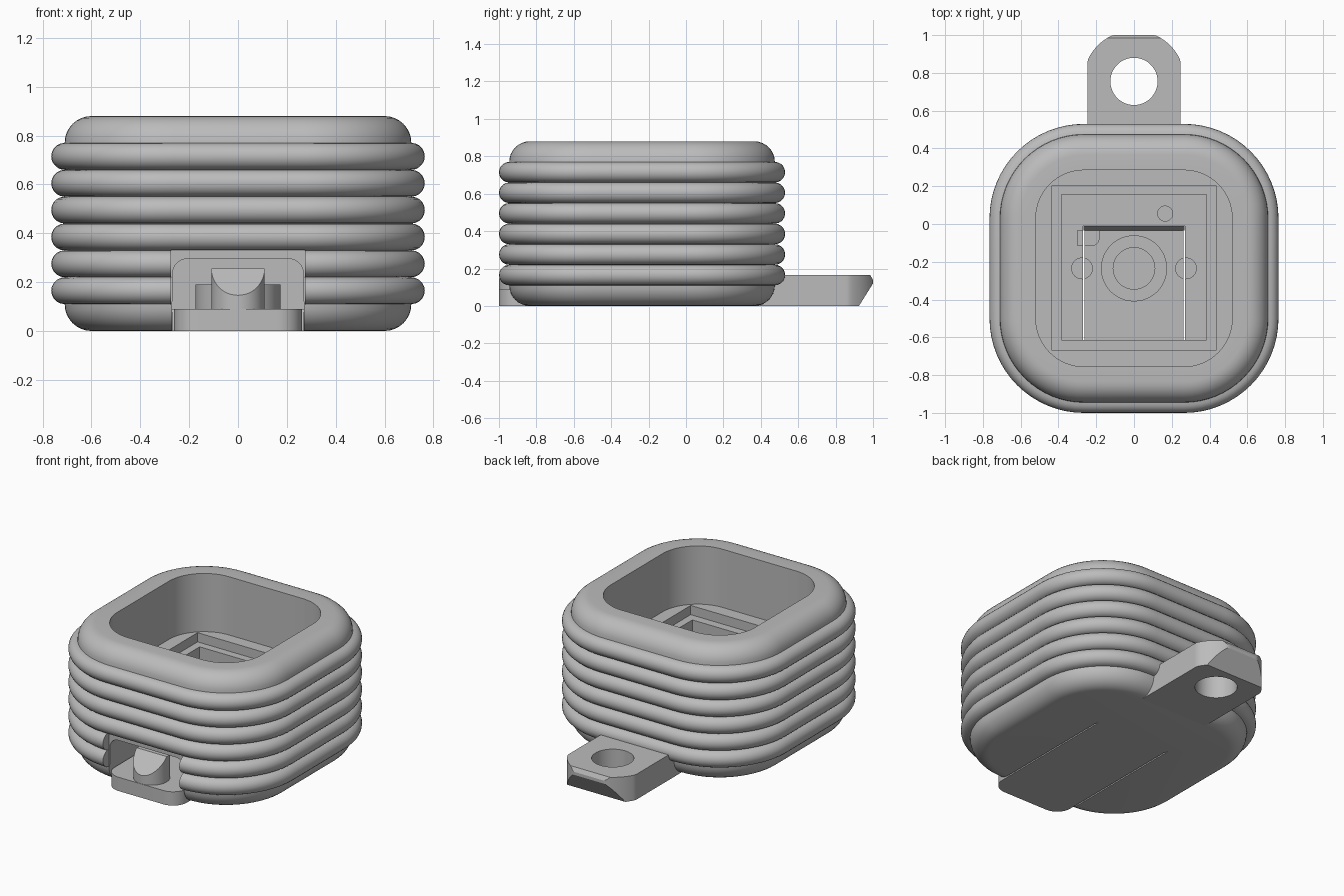
import bpy, bmesh
from math import sin, cos, pi, radians
from mathutils import Vector

if "Cube" in bpy.data.objects:
    bpy.data.objects.remove(bpy.data.objects["Cube"])

grey = bpy.data.materials.new("plain grey")
grey.use_nodes = True
grey.diffuse_color = (0.5, 0.5, 0.5, 1)
grey.node_tree.nodes["Principled BSDF"].inputs["Base Color"].default_value = (0.5, 0.5, 0.5, 1)

CY = -0.235     # centre of the case in y
CORE = 0.265    # half size of the square the corners turn around
FLOOR = 0.09


def arc(cx, cy, r, a0, a1, n):
    """Points of an arc, angles in degrees."""
    steps = [radians(a0 + (a1 - a0) * i / n) for i in range(n + 1)]
    return [(cx + r * cos(a), cy + r * sin(a)) for a in steps]


def finish(bm, name):
    bmesh.ops.recalc_face_normals(bm, faces=bm.faces)
    mesh = bpy.data.meshes.new(name)
    bm.to_mesh(mesh)
    bm.free()
    mesh.materials.append(grey)
    ob = bpy.data.objects.new(name, mesh)
    bpy.context.scene.collection.objects.link(ob)
    return ob


def prism(outline, lo, hi, axis="z"):
    """Extrude a closed outline along an axis."""
    place = {"z": lambda u, v, w: (u, v, w),
             "y": lambda u, v, w: (u, w, v),
             "x": lambda u, v, w: (w, u, v)}[axis]
    bm = bmesh.new()
    a, b = ([bm.verts.new(place(u, v, w)) for u, v in outline] for w in (lo, hi))
    bm.faces.new(a)
    bm.faces.new(b)
    for i in range(len(a)):
        bm.faces.new((a[i - 1], a[i], b[i], b[i - 1]))
    bmesh.ops.recalc_face_normals(bm, faces=bm.faces)
    return bm


def box(x0, x1, y0, y1, z0, z1):
    return prism([(x0, y0), (x1, y0), (x1, y1), (x0, y1)], z0, z1)


def disc(x, y, r, z0, z1, n=48):
    return prism(arc(x, y, r, 0, 360, n)[:-1], z0, z1)


def slice_off(bm, point, normal):
    """Remove everything beyond a plane and close the gap."""
    geom = bm.verts[:] + bm.edges[:] + bm.faces[:]
    cut = bmesh.ops.bisect_plane(bm, geom=geom, plane_co=point,
                                 plane_no=Vector(normal).normalized(), clear_outer=True)
    edges = [e for e in cut["geom_cut"] if isinstance(e, bmesh.types.BMEdge)]
    bmesh.ops.holes_fill(bm, edges=edges)


def carve(ob, cutters):
    """Subtract each cutter and bake the result."""
    for bm in cutters:
        tool = finish(bm, "cutter")
        tool.hide_render = True
        mod = ob.modifiers.new("cut", "BOOLEAN")
        mod.operation, mod.solver, mod.object = "DIFFERENCE", "EXACT", tool
        graph = bpy.context.evaluated_depsgraph_get()
        mesh = bpy.data.meshes.new_from_object(ob.evaluated_get(graph))
        ob.modifiers.clear()
        ob.data = mesh
        bpy.data.objects.remove(tool)


# Ribbed case: one profile (half width, height) carried round a rounded square
profile = arc(0.60, 0.11, 0.11, -90, 0, 8)
for k in range(6):
    profile += arc(0.71, 0.165 + 0.11 * k, 0.055, -90, 90, 10)[1:]
profile += arc(0.60, 0.77, 0.11, 0, 90, 8)[1:]
profile += [(0.52, 0.88), (0.52, 0.50)]

bm = bmesh.new()
rings = []
for half, z in profile:
    ring = []
    for q in range(4):
        mid = radians(45 + 90 * q)
        cx, cy = CORE * (1 if cos(mid) > 0 else -1), CORE * (1 if sin(mid) > 0 else -1)
        ring += [bm.verts.new((x, y + CY, z))
                 for x, y in arc(cx, cy, half - CORE, 90 * q, 90 * q + 90, 16)]
    rings.append(ring)
for a, b in zip(rings, rings[1:]):
    for i in range(len(a)):
        bm.faces.new((a[i - 1], a[i], b[i], b[i - 1]))
bm.faces.new(rings[0])
bm.faces.new(rings[-1])
case = finish(bm, "ribbed_case")


def floor_recesses():
    """Shallow holes for pins and light in the pocket floor."""
    pins = [disc(s * 0.275, CY, 0.055, 0.05, 0.13, 24) for s in (1, -1)]
    corner = [(-0.30, -0.034), (-0.30, -0.115)] + arc(-0.225, -0.075, 0.04, -90, 0, 6) + [(-0.185, -0.034)]
    return pins + [prism(corner, 0.05, 0.13)]


arch = [(-0.268, 0.03), (0.268, 0.03)] + arc(0.208, 0.235, 0.06, 0, 90, 8) + arc(-0.208, 0.235, 0.06, 90, 180, 8)
carve(case, [
    box(-0.435, 0.435, CY - 0.435, CY + 0.44, 0.44, 0.6),      # upper step
    box(-0.385, 0.385, CY - 0.38, CY + 0.39, FLOOR, 0.55),     # deep pocket
    box(-0.275, 0.275, -1.1, -0.938, 0.105, 0.331),            # gap in the ribs
    prism(arch, -1.1, -0.5, "y"),                              # front tunnel
    box(-0.271, 0.271, -1.1, -0.01, -0.1, 0.12),               # room for the flap
    disc(0.165, 0.055, 0.04, 0.05, 0.13, 24),
] + floor_recesses())

# Springy flap under the pocket, thinned at its root
r = 0.1
outline = [(0.262, -0.035), (-0.262, -0.035)]
outline += arc(-0.262 + r, -1 + r, r, 180, 270, 10) + arc(0.262 - r, -1 + r, r, 270, 360, 10)
flap = finish(prism(outline, 0, FLOOR), "press_flap")
carve(flap, floor_recesses())
hinge = finish(prism([(-0.035, 0), (-0.01, 0), (-0.01, FLOOR), (-0.035, 0.04)],
                     -0.268, 0.268, "x"), "flap_hinge")

# Raised ring in the middle of the flap
ring_boss = finish(disc(0, CY, 0.175, FLOOR - 0.01, 0.19), "ring_boss")
carve(ring_boss, [disc(0, CY, 0.11, 0, 0.3)])

# Round catch at the front with a sloped face
bm = disc(0, -0.89, 0.109, FLOOR - 0.01, 0.255)
slice_off(bm, (0, -0.89, 0.2549), (0, -1, 1))
catch = finish(bm, "front_catch")

# Hanging tab at the back: round end, clipped flat, undercut tip
tip = [(max(-0.245, min(0.245, x)), min(y, 1.0)) for x, y in arc(0, 0.755, 0.27, 20, 160, 42)]
tip = [p for i, p in enumerate(tip) if p != tip[i - 1]]
tab_mesh = prism([(-0.245, 0.36), (0.245, 0.36)] + tip, 0, 0.165)
slice_off(tab_mesh, (0, 1.0, 0.12), (0, 0.12, -0.075))
slice_off(tab_mesh, (0, 1.0, 0.14), (0, 0.025, 0.015))
tab = finish(tab_mesh, "hanging_tab")
carve(tab, [disc(0, 0.755, 0.125, -0.1, 0.3)])

# Smooth the curved surfaces, keep edges crisp
parts = [case, flap, hinge, ring_boss, catch, tab]
bpy.ops.object.select_all(action="DESELECT")
for ob in parts:
    ob.select_set(True)
bpy.context.view_layer.objects.active = case
bpy.ops.object.shade_smooth_by_angle(angle=radians(30))
